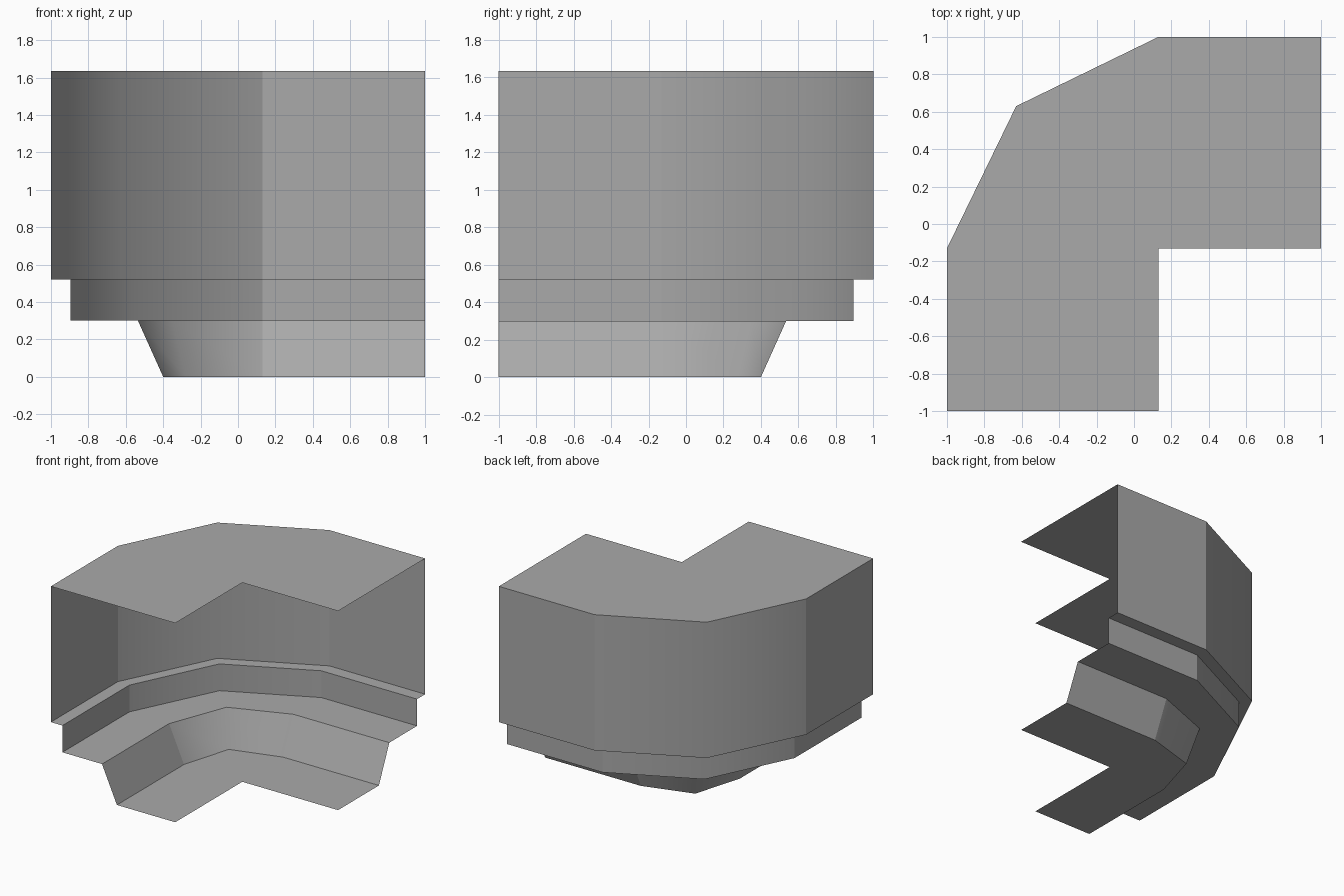
import bpy
import bmesh

if "Cube" in bpy.data.objects:
    bpy.data.objects.remove(bpy.data.objects["Cube"])

C = 0.13      # inner corner sits at (C, -C)
ARM = 0.87    # length of each straight arm beyond the bend

grey = bpy.data.materials.new("plain grey")
grey.use_nodes = True
colour = (0.4, 0.4, 0.4, 1)
grey.diffuse_color = colour
grey.node_tree.nodes["Principled BSDF"].inputs["Base Color"].default_value = colour


def bend(reach, mid, z):
    """Open outline around the bend: two straight arms and a two-facet corner."""
    pts = [(-reach, -ARM), (-reach, 0), (-mid, mid), (0, reach), (ARM, reach)]
    return [(x + C, y - C, z) for x, y in pts]


def finish(name, bm):
    mesh = bpy.data.meshes.new(name)
    bm.to_mesh(mesh)
    bm.free()
    mesh.materials.append(grey)
    obj = bpy.data.objects.new(name, mesh)
    bpy.context.collection.objects.link(obj)


def strip(name, lower, upper):
    """Band of faces between two outlines, soft only across the middle fold."""
    bm = bmesh.new()
    a = [bm.verts.new(p) for p in bend(*lower)]
    b = [bm.verts.new(p) for p in bend(*upper)]
    for i in range(len(a) - 1):
        face = bm.faces.new((a[i + 1], a[i], b[i], b[i + 1]))
        face.smooth = True
    for edge in bm.edges:
        edge.smooth = set(edge.verts) == {a[2], b[2]}
    finish(name, bm)


def cap(name, level, up):
    """Flat L-shaped sheet closing the top or the bottom."""
    z = level[2]
    pts = bend(*level) + [(C + ARM, -C, z), (C, -C, z), (C, -C - ARM, z)]
    bm = bmesh.new()
    face = bm.faces.new([bm.verts.new(p) for p in pts])
    face.normal_update()
    if (face.normal.z > 0) != up:
        face.normal_flip()
    finish(name, bm)


# Profile from the floor up: reach, reach at the middle fold, height
foot = (0.53, 0.41, 0)
slope_top = (0.665, 0.481, 0.3)
band_low = (1.025, 0.69, 0.3)
band_top = (1.025, 0.69, 0.52)
wall_low = (1.13, 0.76, 0.52)
wall_top = (1.13, 0.76, 1.635)

# Sheets of the open-backed shell
cap("bottom_sheet", foot, False)
strip("sloped_foot", foot, slope_top)
strip("lower_ledge", slope_top, band_low)
strip("recessed_band", band_low, band_top)
strip("upper_ledge", band_top, wall_low)
strip("main_wall", wall_low, wall_top)
cap("top_sheet", wall_top, True)
